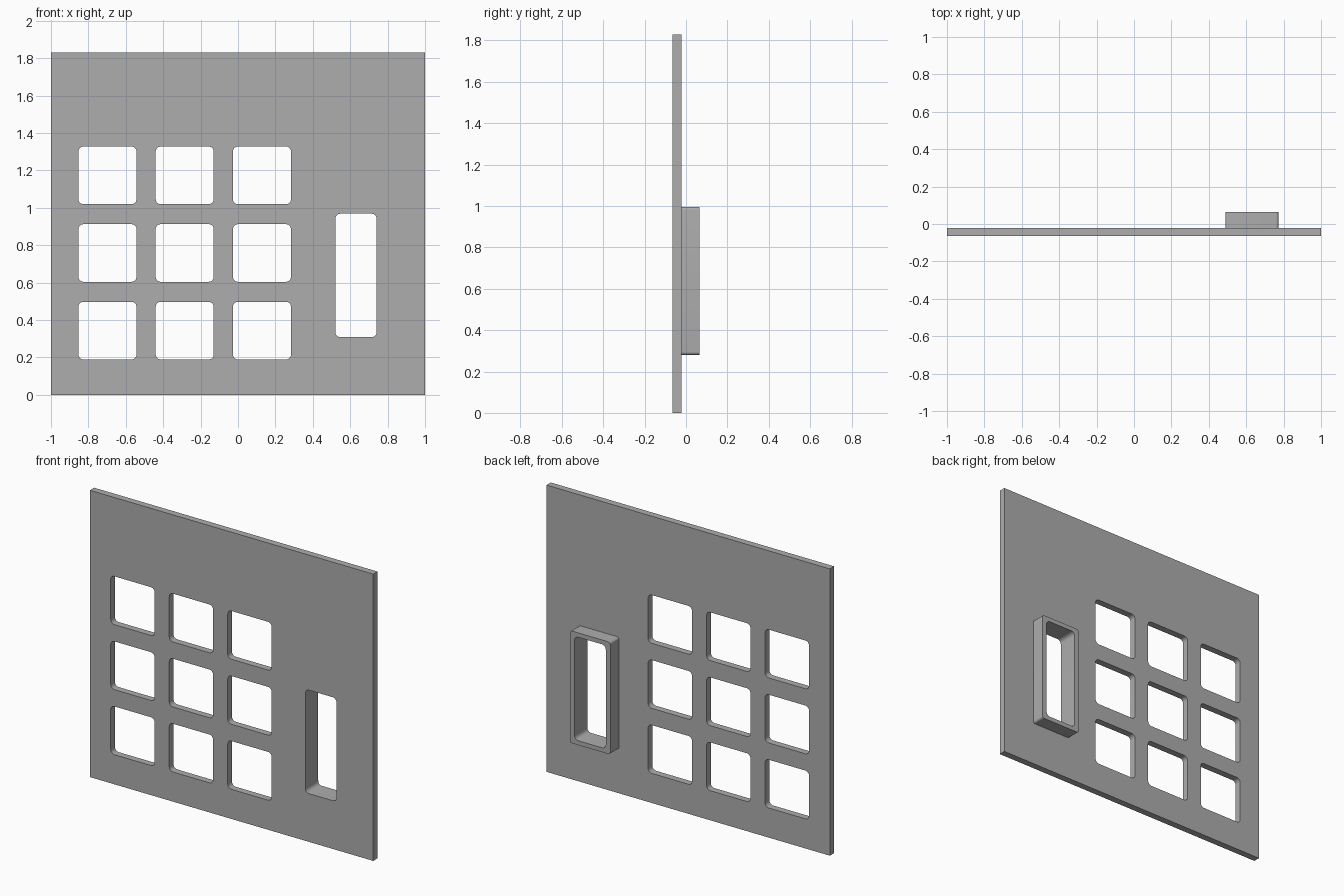
import bpy
import bmesh
from math import sin, cos, pi, radians
from mathutils import Matrix

cube = bpy.data.objects.get("Cube")
if cube:
    bpy.data.objects.remove(cube, do_unlink=True)

grey = bpy.data.materials.new("plain grey")
grey.use_nodes = True
colour = (0.42, 0.42, 0.42, 1)
grey.diffuse_color = colour
grey.node_tree.nodes["Principled BSDF"].inputs["Base Color"].default_value = colour

CORNER_STEPS = 6


def outline(cx, cz, width, height, radius=0):
    """Rectangle outline with optional rounded corners."""
    points = []
    steps = CORNER_STEPS if radius else 0
    for quarter, (sx, sz) in enumerate([(1, 1), (-1, 1), (-1, -1), (1, -1)]):
        x = cx + sx * (width / 2 - radius)
        z = cz + sz * (height / 2 - radius)
        for i in range(steps + 1):
            angle = (quarter + i / max(steps, 1)) * pi / 2
            points.append((x + radius * cos(angle), z + radius * sin(angle)))
    return points


def panel(name, outlines, y_front, y_back):
    """Extrude the first outline, with the other outlines as holes."""
    curve = bpy.data.curves.new(name + "_profile", "CURVE")
    curve.dimensions = "2D"
    curve.fill_mode = "BOTH"
    curve.extrude = (y_back - y_front) / 2
    for points in outlines:
        spline = curve.splines.new("POLY")
        spline.points.add(len(points) - 1)
        for point, (x, z) in zip(spline.points, points):
            point.co = (x, z, 0, 1)
        spline.use_cyclic_u = True
    profile = bpy.data.objects.new(name + "_profile", curve)
    bpy.context.collection.objects.link(profile)
    bpy.context.view_layer.update()
    graph = bpy.context.evaluated_depsgraph_get()
    mesh = bpy.data.meshes.new_from_object(profile.evaluated_get(graph))
    bpy.data.objects.remove(profile, do_unlink=True)
    bpy.data.curves.remove(curve)

    # Stand the profile upright and weld its faces to its walls
    middle = (y_front + y_back) / 2
    mesh.transform(Matrix.Translation((0, middle, 0)) @ Matrix.Rotation(pi / 2, 4, "X"))
    bm = bmesh.new()
    bm.from_mesh(mesh)
    bmesh.ops.remove_doubles(bm, verts=bm.verts, dist=0.0001)
    bmesh.ops.recalc_face_normals(bm, faces=bm.faces)
    bm.to_mesh(mesh)
    bm.free()

    mesh.name = name
    mesh.materials.clear()
    mesh.materials.append(grey)
    obj = bpy.data.objects.new(name, mesh)
    bpy.context.collection.objects.link(obj)
    bpy.ops.object.select_all(action="DESELECT")
    obj.select_set(True)
    bpy.context.view_layer.objects.active = obj
    bpy.ops.object.shade_smooth_by_angle(angle=radians(30))
    return obj


# Shared positions
PLATE_FRONT, PLATE_BACK, COLLAR_BACK = -0.065, -0.022, 0.065
HEIGHT = 1.83
SLOT_X, SLOT_Z = 0.631, 0.638
slot = outline(SLOT_X, SLOT_Z, 0.22, 0.66, 0.026)

# Flat plate with a three by three grid of windows and a tall slot
windows = [outline(-0.698 + 0.413 * col, 0.343 + 0.415 * row, 0.31, 0.308, 0.026)
           for row in range(3) for col in range(3)]
panel("face_plate", [outline(0, HEIGHT / 2, 2, HEIGHT), slot] + windows,
      PLATE_FRONT, PLATE_BACK)

# Raised collar around the slot on the back
panel("slot_collar", [outline(SLOT_X, SLOT_Z, 0.284, 0.716, 0.015), slot],
      PLATE_BACK, COLLAR_BACK)
